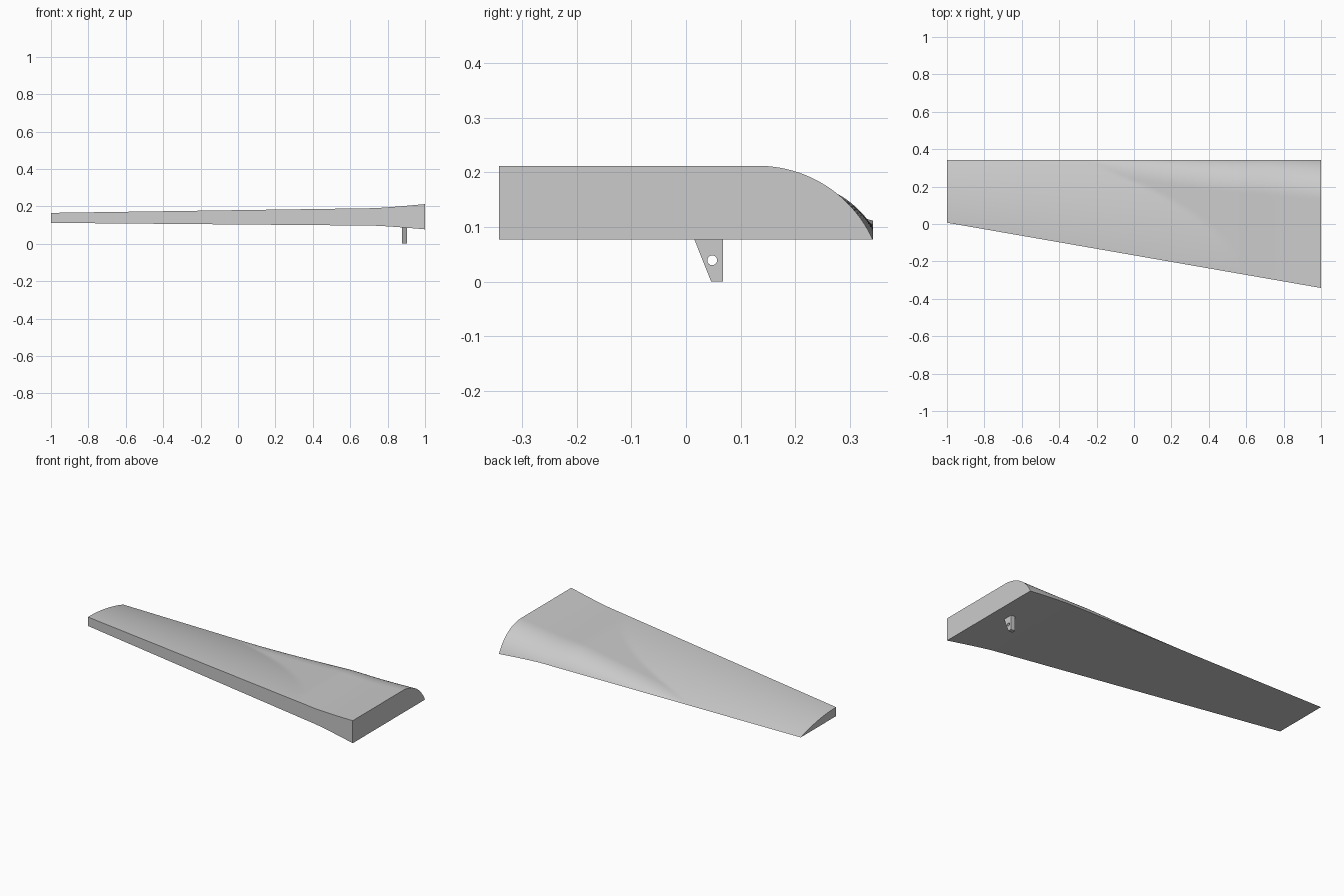
import bpy, bmesh, math

if "Cube" in bpy.data.objects:
    bpy.data.objects.remove(bpy.data.objects["Cube"])

grey = bpy.data.materials.new("plain grey")
grey.diffuse_color = (0.6, 0.6, 0.6, 1)
grey.use_nodes = True
grey.node_tree.nodes["Principled BSDF"].inputs["Base Color"].default_value = grey.diffuse_color

NX, NY = 80, 56
BACK = 0.342


def flare(x):
    # extra half thickness close to the wide end
    return max(0.0, (x - 0.72) / 0.28) ** 1.3


def bottom(x):
    return 0.103 - 0.0085 * x - 0.0175 * flare(x)


def top(x):
    return 0.1795 + 0.0145 * x + 0.018 * flare(x)


def front(x):
    return -0.1675 - 0.1745 * x


def upper(x, y):
    # gently arched wedge, merged with a rounded swelling that grows to the root
    b, h = bottom(x), top(x) - bottom(x)
    t = (y - front(x)) / (BACK - front(x))
    z = b + h * (1 - t * t)
    k = (x + 0.3) / 1.3
    if k > 0:
        w = 0.21 * math.sqrt(k)
        s = max(0.0, (y - BACK + w) / w)
        arc = 1 - (1.711 - math.sqrt(max(0.0, 2.928 - 2.42 * s * s)))
        z = max(z, b + min(h, 0.135 * k) * max(0.0, arc))
    return z


# Wing panel: lofted upper skin over a flat lower skin
bm = bmesh.new()
rows = []
for i in range(NX + 1):
    x = -1 + 2 * i / NX
    row_top, row_low = [], []
    for j in range(NY + 1):
        t = 1 - (1 - j / NY) ** 1.5
        y = front(x) + (BACK - front(x)) * t
        low = bm.verts.new((x, y, bottom(x)))
        row_low.append(low)
        row_top.append(low if j == NY else bm.verts.new((x, y, upper(x, y))))
    rows.append((row_top, row_low))
for (t0, l0), (t1, l1) in zip(rows, rows[1:]):
    for j in range(NY):
        bm.faces.new((t0[j], t1[j], t1[j + 1], t0[j + 1]))
    bm.faces.new((l0[0], l0[NY], l1[NY], l1[0]))
    bm.faces.new((l0[0], l1[0], t1[0], t0[0]))
# End caps
for row_top, row_low in (rows[0], rows[-1]):
    bm.faces.new(row_top + [row_low[0]])
loose = [v for v in bm.verts if not v.link_faces]
bmesh.ops.delete(bm, geom=loose, context='VERTS')
bmesh.ops.recalc_face_normals(bm, faces=bm.faces)
mesh = bpy.data.meshes.new("wing_panel")
bm.to_mesh(mesh)
bm.free()
panel = bpy.data.objects.new("wing_panel", mesh)
bpy.context.collection.objects.link(panel)
mesh.materials.append(grey)

# Control bracket: tapered plate with a round hole
curve = bpy.data.curves.new("control_bracket", 'CURVE')
curve.dimensions = '2D'
curve.fill_mode = 'BOTH'
curve.extrude = 0.014
hole = [(0.048 + 0.009 * math.cos(a * math.tau / 24),
         0.039 + 0.009 * math.sin(a * math.tau / 24)) for a in range(24)]
for points in ([(0.011, 0.088), (0.046, 0), (0.068, 0), (0.068, 0.088)], hole):
    spline = curve.splines.new('POLY')
    spline.points.add(len(points) - 1)
    for p, (u, v) in zip(spline.points, points):
        p.co = (u, v, 0, 1)
    spline.use_cyclic_u = True
bracket = bpy.data.objects.new("control_bracket", curve)
bpy.context.collection.objects.link(bracket)
bracket.location.x = 0.89
bracket.rotation_euler = (math.pi / 2, 0, math.pi / 2)
curve.materials.append(grey)

# Turn the bracket into a mesh and keep edges crisp
bpy.ops.object.select_all(action='DESELECT')
bracket.select_set(True)
bpy.context.view_layer.objects.active = bracket
bpy.ops.object.convert(target='MESH')
panel.select_set(True)
bpy.context.view_layer.objects.active = panel
bpy.ops.object.shade_smooth_by_angle(angle=math.radians(30))
